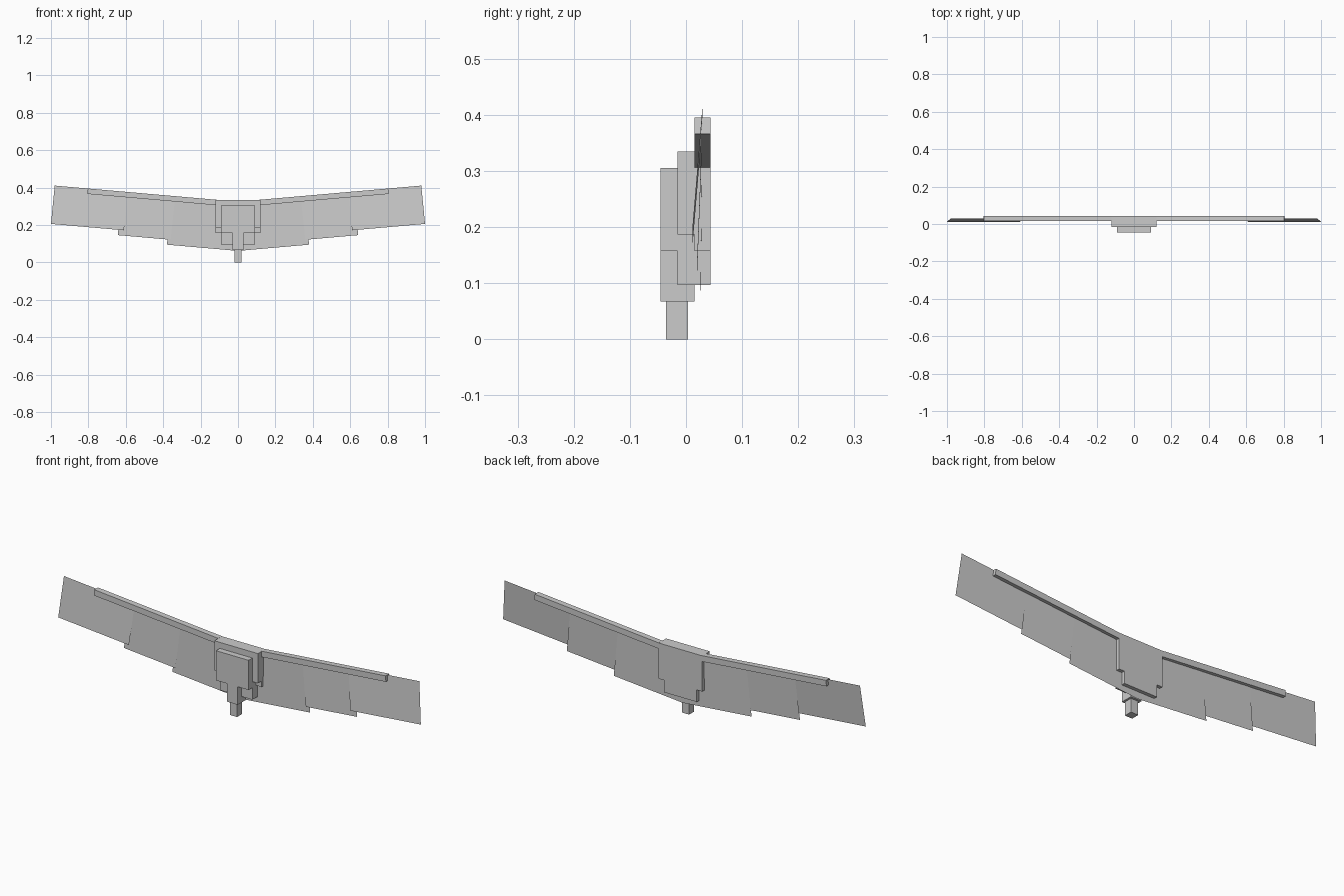
import bpy, bmesh

if "Cube" in bpy.data.objects:
    bpy.data.objects.remove(bpy.data.objects["Cube"])

SLOPE = 0.0875  # upward sweep of both wings


def make_object(name, verts, faces):
    mesh = bpy.data.meshes.new(name)
    mesh.from_pydata(verts, [], faces)
    bm = bmesh.new()
    bm.from_mesh(mesh)
    bmesh.ops.recalc_face_normals(bm, faces=bm.faces)
    bm.to_mesh(mesh)
    bm.free()
    obj = bpy.data.objects.new(name, mesh)
    bpy.context.collection.objects.link(obj)
    return obj


def plate(name, profile, y0, y1):
    """Extrude an (x, z) outline from y0 to y1."""
    n = len(profile)
    verts = [(x, y, z) for y in (y0, y1) for x, z in profile]
    faces = [tuple(range(n)), tuple(range(n, 2 * n))]
    faces += [(i, (i + 1) % n, n + (i + 1) % n, n + i) for i in range(n)]
    return make_object(name, verts, faces)


def stepped(name, half, y0, y1):
    """Symmetric plate from the outline of its right half."""
    return plate(name, half + [(-x, z) for x, z in reversed(half)], y0, y1)


# Stepped centre body in three layers, and the tail stem
stepped("front_plate", [(0.09, 0.305), (0.09, 0.157), (0.03, 0.157), (0.03, 0.067)],
        -0.045, -0.015)
stepped("middle_plate", [(0.12, 0.335), (0.12, 0.187), (0.09, 0.187), (0.09, 0.097),
                         (0.03, 0.097), (0.03, 0.067)], -0.015, 0.015)
stepped("back_plate", [(0.12, 0.335), (0.12, 0.157), (0.09, 0.157), (0.09, 0.097)],
        0.015, 0.044)
stepped("tail_stem", [(0.02, 0.067), (0.02, 0.0)], -0.036, 0.004)


def top_z(x):
    return 0.325 + SLOPE * x


# Wing feathers: top x range, bottom x range, bottom outer height, bottom depth
FEATHERS = [
    ("inner_feather", (0.0, 0.353), (0.0, 0.38), 0.095, 0.026),
    ("middle_feather", (0.335, 0.617), (0.36, 0.643), 0.146, 0.020),
    ("outer_feather", (0.59, 0.98), (0.61, 1.0), 0.206, 0.012),
]

for side, s in (("right", 1), ("left", -1)):
    # Leading edge bar of the wing
    a, b = 0.12, 0.803
    plate(f"{side}_wing_bar",
          [(s * a, top_z(a)), (s * b, top_z(b)),
           (s * (b + 0.002), top_z(b) - 0.029), (s * a, top_z(a) - 0.029)],
          0.015, 0.044)
    # Thin overlapping feather panels
    for name, (t0, t1), (b0, b1), zb, yb in FEATHERS:
        make_object(f"{side}_{name}",
                    [(s * t0, 0.029, top_z(t0)), (s * t1, 0.029, top_z(t1)),
                     (s * b1, yb, zb), (s * b0, yb, zb - SLOPE * (b1 - b0))],
                    [(0, 1, 2, 3)])
